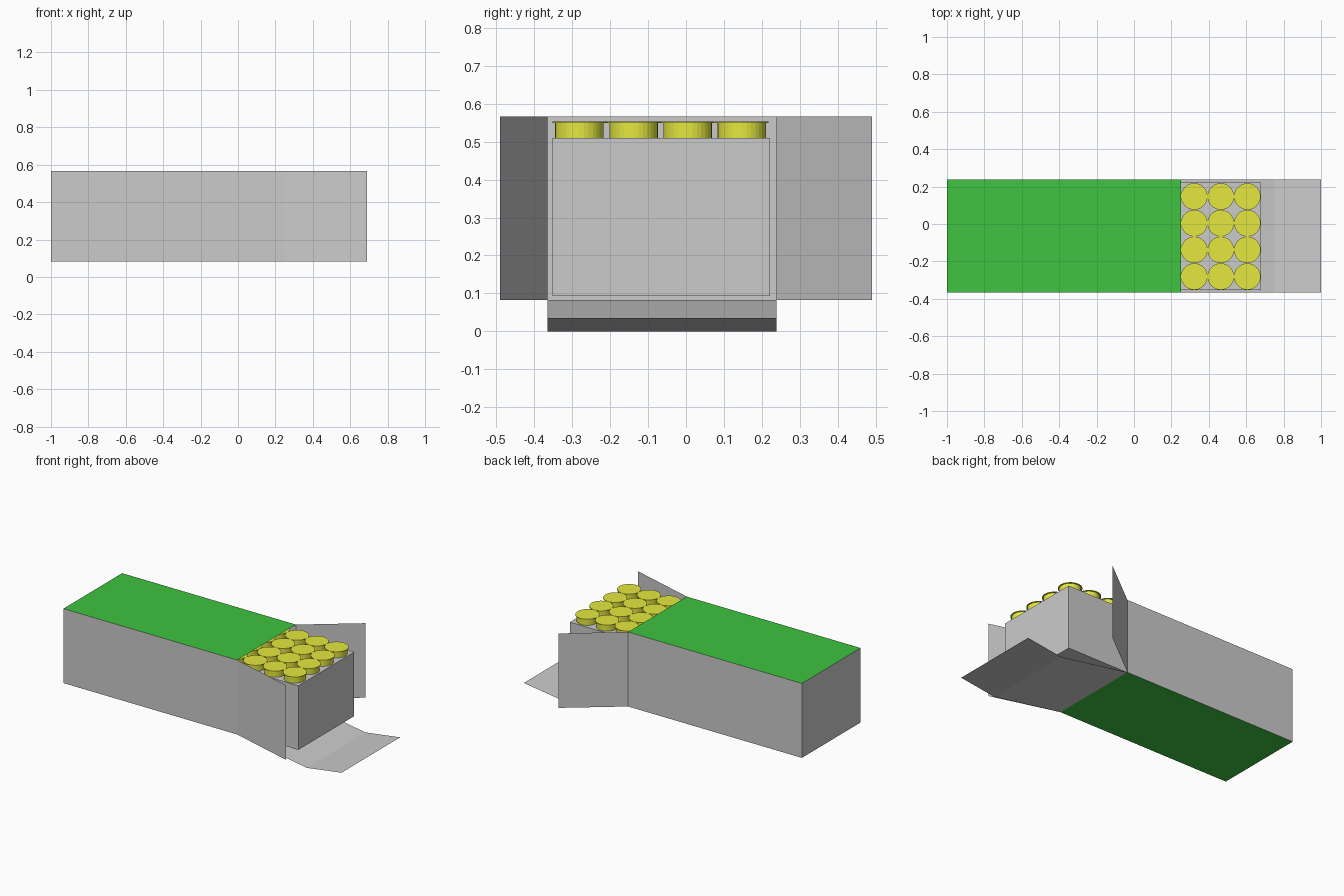
import bpy, bmesh
from mathutils import Matrix, Vector

if "Cube" in bpy.data.objects:
    bpy.data.objects.remove(bpy.data.objects["Cube"])

X0, X1 = -1.0, 0.25        # sleeve
Y0, Y1 = -0.365, 0.238
Z0, Z1 = 0.083, 0.567


def material(name, rgb):
    m = bpy.data.materials.new(name)
    m.diffuse_color = (*rgb, 1)
    m.use_nodes = True
    m.node_tree.nodes["Principled BSDF"].inputs["Base Color"].default_value = m.diffuse_color
    return m


def add_object(name, bm, *mats):
    mesh = bpy.data.meshes.new(name)
    bm.to_mesh(mesh)
    bm.free()
    for m in mats:
        mesh.materials.append(m)
    ob = bpy.data.objects.new(name, mesh)
    bpy.context.collection.objects.link(ob)
    return ob


def box(lo, hi):
    bm = bmesh.new()
    lo, hi = Vector(lo), Vector(hi)
    bmesh.ops.create_cube(bm, size=1, matrix=Matrix.Translation((lo + hi) / 2)
                          @ Matrix.Diagonal((*(hi - lo), 1)))
    bm.normal_update()
    return bm


def flap(name, path, sweep):
    """Thin card strip: a path of points swept along a vector."""
    bm = bmesh.new()
    rows = [(bm.verts.new(p), bm.verts.new(Vector(p) + Vector(sweep))) for p in path]
    for (a, b), (c, d) in zip(rows, rows[1:]):
        bm.faces.new((a, c, d, b))
    add_object(name, bm)


green = material("green_card", (0.05, 0.55, 0.05))
olive = material("yellow_cap", (0.78, 0.81, 0.05))
grey = material("grey_card", (0.8, 0.8, 0.8))
dark = material("tray_grey", (0.55, 0.55, 0.55))

# Outer sleeve, open at the right end, green above and below
bm = box((X0, Y0, Z0), (X1, Y1, Z1))
for f in bm.faces:
    f.material_index = 1 if abs(f.normal.z) > 0.5 else 0
bmesh.ops.delete(bm, geom=[f for f in bm.faces if f.normal.x > 0.5], context='FACES_ONLY')
add_object("sleeve", bm, grey, green)

# Opened end flaps
up = (0, 0, Z1 - Z0)
flap("front_flap", [(X1, Y0, Z0), (0.69, -0.49, Z0)], up)
flap("back_flap", [(0.575, 0.49, Z0), (X1, Y1, Z0)], up)
flap("bottom_flap", [(X1, Y0, Z0), (0.75, Y0, 0.0), (1.0, Y0, 0.035)], (0, Y1 - Y0, 0))

# Inner tray sliding out of the sleeve
PITCH, COLS = 0.142, 8
add_object("tray", box((0.68 - COLS * PITCH - 0.01, -0.352, 0.093), (0.68, 0.222, 0.51)), dark)

# Round pieces with a thin wider cap, in a grid on the tray
bm = bmesh.new()
for i in range(COLS):
    for j in range(4):
        x, y = 0.606 - i * PITCH, -0.281 + j * 0.1427
        for r, lo, hi in ((0.064, 0.505, 0.55), (0.071, 0.549, 0.553)):
            bmesh.ops.create_cone(bm, cap_ends=True, segments=32, radius1=r, radius2=r,
                                  depth=hi - lo,
                                  matrix=Matrix.Translation((x, y, (lo + hi) / 2)))
add_object("round_pieces", bm, olive)
